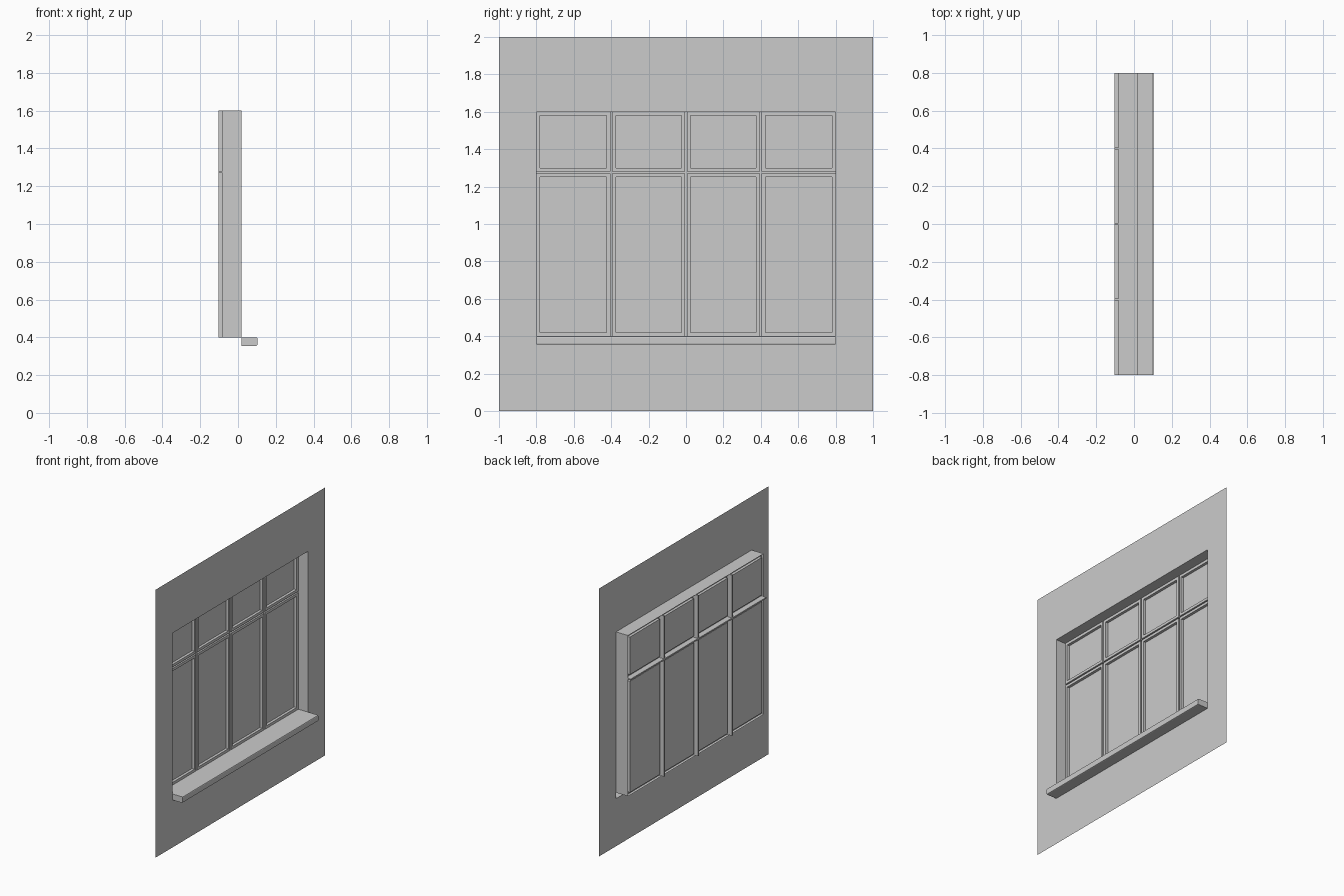
import bpy, bmesh

if "Cube" in bpy.data.objects:
    bpy.data.objects.remove(bpy.data.objects["Cube"])

W, B, T = 0.018, -0.082, -0.103     # wall plane, glass plane, back of the mullions
F = -0.062                          # front of the sash frames
HALF, Z0, Z1 = 0.8, 0.4, 1.6        # window opening
SILL_Z = 0.355
G, RAIL = 0.005, 0.02               # half groove width, sash rail width
MID = 1.275                         # transom height


def corners(x, r):
    y0, y1, z0, z1 = r
    return [(x, y0, z0), (x, y1, z0), (x, y1, z1), (x, y0, z1)]


def ring(bm, xa, ra, xb, rb, sides=(0, 1, 2, 3)):
    """Strip of quads joining two rectangles; sides: bottom, right, top, left."""
    a, b = corners(xa, ra), corners(xb, rb)
    for i in sides:
        j = (i + 1) % 4
        bm.faces.new([bm.verts.new(p) for p in (a[i], a[j], b[j], b[i])])


def panel(bm, x, r):
    bm.faces.new([bm.verts.new(p) for p in corners(x, r)])


def finish(bm, name):
    bmesh.ops.remove_doubles(bm, verts=bm.verts, dist=1e-5)
    me = bpy.data.meshes.new(name)
    bm.to_mesh(me)
    bm.free()
    ob = bpy.data.objects.new(name, me)
    bpy.context.collection.objects.link(ob)


opening = (-HALF, HALF, Z0, Z1)

# Wall sheet, open for the window and the hollow sill
bm = bmesh.new()
ring(bm, W, (-1, 1, 0, 2), W, (-HALF, HALF, SILL_Z, Z1))
finish(bm, "wall")

# Reveal running back from the wall
bm = bmesh.new()
ring(bm, W, opening, B, opening)
finish(bm, "window_reveal")

# Sashes: four columns by two rows
cols = [(-HALF, -0.4 - G), (-0.4 + G, -G), (G, 0.4 - G), (0.4 + G, HALF)]
rows = [(Z0, MID - G), (MID + G, Z1)]
mull = bmesh.new()
for c, (y0, y1) in enumerate(cols):
    for r, (z0, z1) in enumerate(rows):
        cell = (y0, y1, z0, z1)
        inner = (y0 + (RAIL if c == 0 else RAIL - G), y1 - (RAIL if c == 3 else RAIL - G),
                 z0 + RAIL, z1 - RAIL)
        inner = (y0 + RAIL, y1 - RAIL, z0 + RAIL, z1 - RAIL)
        bm = bmesh.new()
        ring(bm, F, cell, F, inner)
        ring(bm, F, inner, B, inner)
        finish(bm, f"sash_frame_{c}_{r}")
        bm = bmesh.new()
        panel(bm, B, inner)
        finish(bm, f"pane_{c}_{r}")
        # groove walls on the edges shared with a neighbour
        sides = [2 if r == 0 else 0]
        if c > 0:
            sides.append(3)
        if c < 3:
            sides.append(1)
        ring(mull, T, cell, F, cell, sides)

# Mullion and transom backs, with end caps
panel(mull, T, (-HALF, HALF, MID - G, MID + G))
ring(mull, F, (-HALF, HALF, MID - G, MID + G), T, (-HALF, HALF, MID - G, MID + G), (1, 3))
for y in (-0.4, 0, 0.4):
    for z0, z1, cap in ((Z0, MID - G, 0), (MID + G, Z1, 2)):
        strip = (y - G, y + G, z0, z1)
        panel(mull, T, strip)
        ring(mull, F, strip, T, strip, (cap,))
finish(mull, "mullions")

# Hollow sill with softened front edges
E = 0.103
prof = [(W, Z0), (E - 0.006, Z0), (E - 0.002, Z0 - 0.002), (E, Z0 - 0.006),
        (E, SILL_Z + 0.006), (E - 0.002, SILL_Z + 0.002), (E - 0.006, SILL_Z), (W, SILL_Z)]
bm = bmesh.new()
left = [bm.verts.new((x, -HALF, z)) for x, z in prof]
right = [bm.verts.new((x, HALF, z)) for x, z in prof]
for i in range(len(prof) - 1):
    bm.faces.new((left[i], left[i + 1], right[i + 1], right[i]))
bm.faces.new(right)
bm.faces.new(left[::-1])
finish(bm, "sill")
